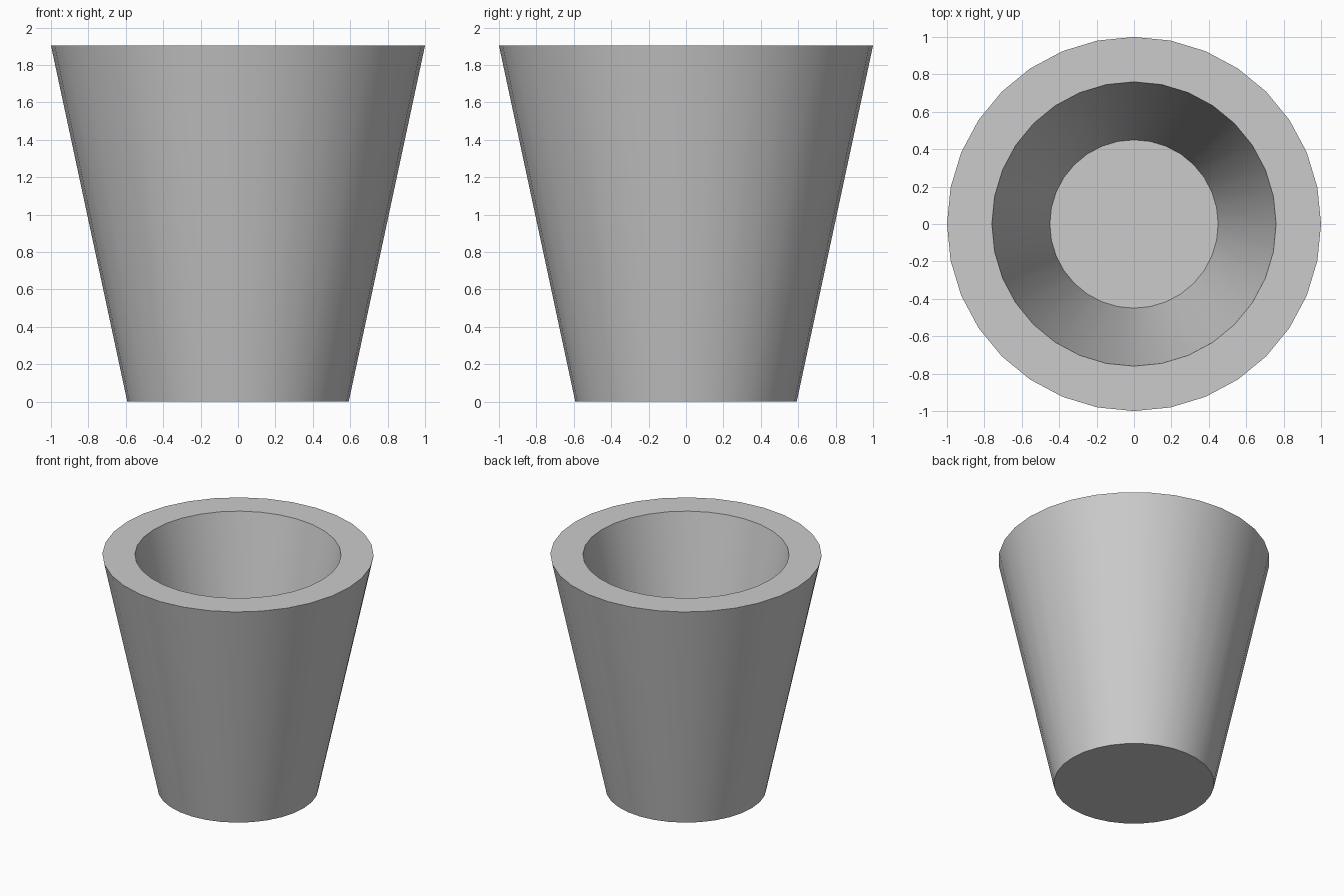
import bpy, bmesh
from math import radians, sin, cos, tau

if "Cube" in bpy.data.objects:
    bpy.data.objects.remove(bpy.data.objects["Cube"])

SIDES = 32
# (radius, height) rings: outer base, outer rim, inner rim, inner floor
PROFILE = [(0.592, 0.0), (1.0, 1.904), (0.76, 1.904), (0.45, 0.457)]

bm = bmesh.new()
rings = [[bm.verts.new((r * cos(tau * i / SIDES), r * sin(tau * i / SIDES), z))
          for i in range(SIDES)] for r, z in PROFILE]

# Outer wall, rim and inner wall
for a, b in zip(rings, rings[1:]):
    for i in range(SIDES):
        j = (i + 1) % SIDES
        bm.faces.new((a[i], a[j], b[j], b[i]))

# Underside and inner floor
bm.faces.new(rings[0][::-1])
bm.faces.new(rings[-1])
bmesh.ops.recalc_face_normals(bm, faces=bm.faces)

mesh = bpy.data.meshes.new("tapered_pot")
bm.to_mesh(mesh)
bm.free()
pot = bpy.data.objects.new("tapered_pot", mesh)
bpy.context.collection.objects.link(pot)

# Smooth walls with crisp rim edges
bpy.context.view_layer.objects.active = pot
pot.select_set(True)
bpy.ops.object.shade_smooth_by_angle(angle=radians(30))
